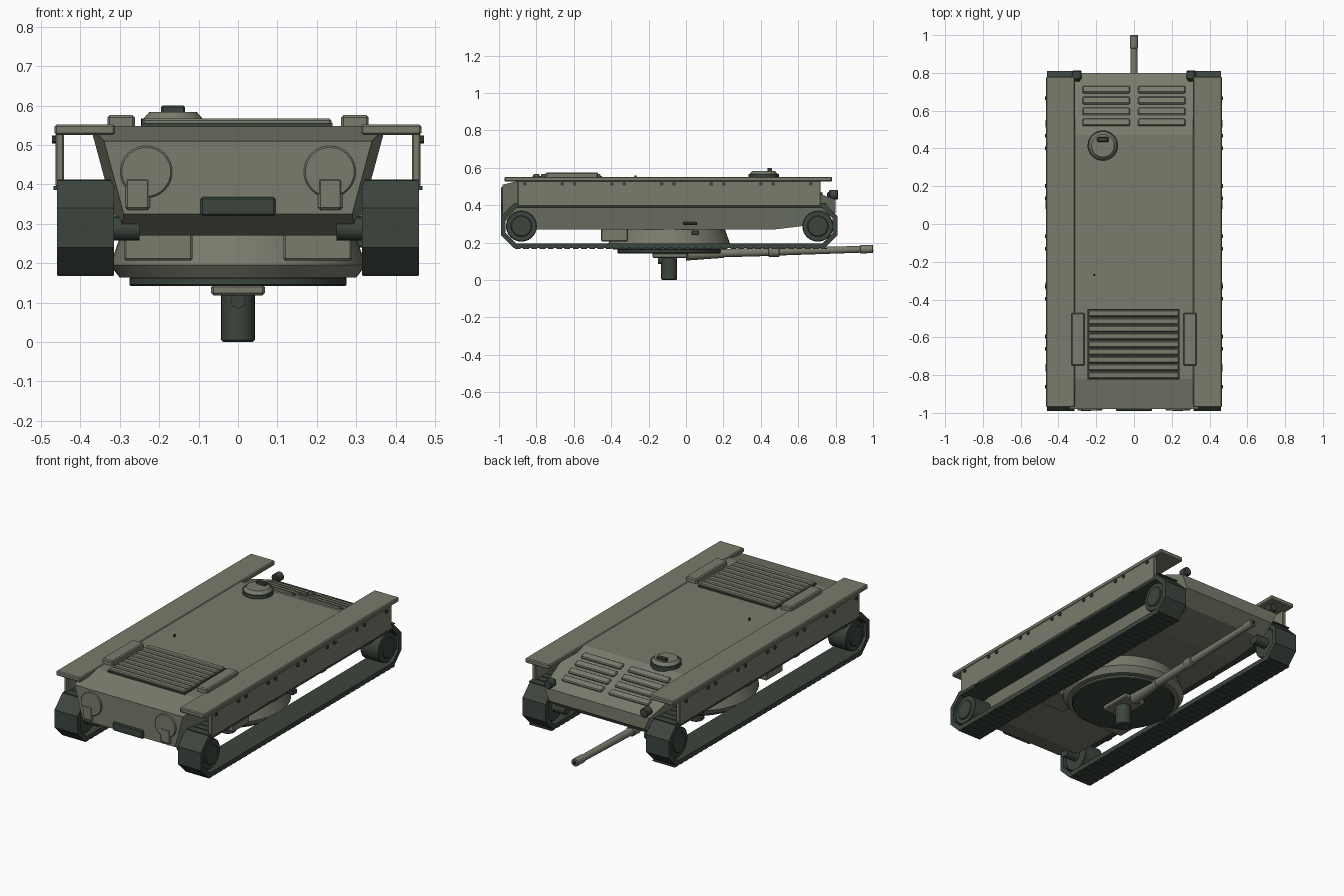
import bpy, bmesh, math
from mathutils import Matrix, Vector

if "Cube" in bpy.data.objects:
    bpy.data.objects.remove(bpy.data.objects["Cube"])


def material(name, rgb):
    m = bpy.data.materials.new(name)
    m.use_nodes = True
    m.diffuse_color = (*rgb, 1)
    m.node_tree.nodes["Principled BSDF"].inputs["Base Color"].default_value = (*rgb, 1)
    return m


OLIVE = material("olive paint", (0.19, 0.2, 0.15))
DARK = material("dark green steel", (0.045, 0.06, 0.047))
BLACK = material("near black", (0.012, 0.015, 0.013))


def finish(name, bm, mat, bevel=0.0, smooth=False):
    bmesh.ops.recalc_face_normals(bm, faces=bm.faces)
    me = bpy.data.meshes.new(name)
    bm.to_mesh(me)
    bm.free()
    ob = bpy.data.objects.new(name, me)
    bpy.context.collection.objects.link(ob)
    me.materials.append(mat)
    if bevel:
        b = ob.modifiers.new("edge bevel", "BEVEL")
        b.width, b.segments, b.limit_method = bevel, 1, "ANGLE"
    if smooth:
        bpy.ops.object.select_all(action="DESELECT")
        ob.select_set(True)
        bpy.context.view_layer.objects.active = ob
        bpy.ops.object.shade_smooth_by_angle(angle=math.radians(35))
    return ob


def box(name, x, y, z, mat, bevel=0.004, tilt=0.0):
    """Box from (low, high) pairs, optionally tilted about x."""
    bm = bmesh.new()
    bmesh.ops.create_cube(bm, size=1)
    size = [b - a for a, b in (x, y, z)]
    bmesh.ops.scale(bm, vec=size, verts=bm.verts)
    ob = finish(name, bm, mat, bevel)
    ob.location = [(a + b) / 2 for a, b in (x, y, z)]
    ob.rotation_euler.x = tilt
    return ob


def rod(name, a, b, r1, mat, r2=None, sides=24, bevel=0.0):
    """Cylinder or cone running from point a to point b."""
    a, b = Vector(a), Vector(b)
    bm = bmesh.new()
    rot = (b - a).to_track_quat("Z", "Y").to_matrix().to_4x4()
    bmesh.ops.create_cone(bm, cap_ends=True, segments=sides, radius1=r1,
                          radius2=r1 if r2 is None else r2, depth=(b - a).length,
                          matrix=Matrix.Translation((a + b) / 2) @ rot)
    return finish(name, bm, mat, bevel, True)


def span(s, a, b):
    return tuple(sorted((s * a, s * b)))


# Hull lofted through cross-sections: y, bottom z, top z, bottom and top half width
bm = bmesh.new()
rings = []
for y, zb, zt, wb, wt in ((-0.98, 0.325, 0.51, 0.29, 0.34), (-0.82, 0.27, 0.548, 0.3, 0.375),
                          (0.47, 0.27, 0.548, 0.3, 0.375), (0.72, 0.3, 0.459, 0.3, 0.345),
                          (0.8, 0.36, 0.43, 0.3, 0.33)):
    rings.append([bm.verts.new(p) for p in ((-wb, y, zb), (wb, y, zb), (wt, y, zt), (-wt, y, zt))])
for p, q in zip(rings, rings[1:]):
    for i in range(4):
        j = (i + 1) % 4
        bm.faces.new((p[i], p[j], q[j], q[i]))
bm.faces.new(rings[0])
bm.faces.new(rings[-1])
finish("hull", bm, OLIVE)


# Track belt outline, an eight-sided loop stretched along y
def belt_loop(bm, radius, x):
    pts = []
    for k in range(8):
        a = math.radians(22.5 + 45 * k)
        r = radius / math.cos(math.pi / 8)
        cy = 0.69 if math.cos(a) > 0 else -0.87
        pts.append(bm.verts.new((x, cy + r * math.cos(a), 0.29 + r * math.sin(a))))
    return pts


for s, side in ((1, "left"), (-1, "right")):
    bm = bmesh.new()
    loops = [belt_loop(bm, r, s * x) for r, x in ((0.12, 0.315), (0.12, 0.46), (0.094, 0.46), (0.094, 0.315))]
    for i in range(4):
        p, q = loops[i], loops[(i + 1) % 4]
        for k in range(8):
            n = (k + 1) % 8
            bm.faces.new((p[k], p[n], q[n], q[k]))
    finish(side + "_track_belt", bm, DARK)

    # Cross bars along the lower and upper runs
    for z0, run in ((0.167, "lower"), (0.409, "upper")):
        ob = box(f"{side}_track_bars_{run}", span(s, 0.316, 0.459), (-0.915, -0.885), (z0, z0 + 0.004), DARK, 0)
        arr = ob.modifiers.new("repeat", "ARRAY")
        arr.count = 38
        arr.use_relative_offset = False
        arr.use_constant_offset = True
        arr.constant_offset_displace = (0, 0.0443, 0)

    # Sprocket and idler wheels
    for y, end in ((-0.88, "front"), (0.705, "rear")):
        rod(f"{side}_{end}_wheel", (s * 0.33, y, 0.288), (s * 0.448, y, 0.288), 0.083, DARK, bevel=0.004)
        rod(f"{side}_{end}_hub", (s * 0.44, y, 0.288), (s * 0.455, y, 0.288), 0.056, DARK, bevel=0.004)
        rod(f"{side}_{end}_axle", (s * 0.25, y, 0.288), (s * 0.34, y, 0.288), 0.03, DARK)

    # Fender and side skirt with bolts
    box(side + "_fender", span(s, 0.312, 0.466), (-0.97, 0.78), (0.526, 0.552), OLIVE, 0.005)
    box(side + "_skirt", span(s, 0.442, 0.464), (-0.9, 0.72), (0.395, 0.53), OLIVE)
    for i in range(7):
        for dy in (-0.033, 0.033):
            y = -0.894 + 0.2655 * i + dy
            if -0.89 < y < 0.71:
                rod(side + "_skirt_bolt", (s * 0.46, y, 0.514), (s * 0.472, y, 0.514), 0.01, DARK, sides=10)
    for i in range(4):
        y = -0.76 + 0.43 * i
        box(side + "_skirt_clip", span(s, 0.44, 0.468), (y - 0.02, y + 0.02), (0.386, 0.396), DARK, 0)

    # Deck side covers, rear lamps, nose lamps
    box(side + "_deck_cover", span(s, 0.262, 0.332), (-0.75, -0.47), (0.54, 0.576), OLIVE, 0.006)
    box(side + "_lamp_bracket", span(s, 0.285, 0.312), (0.755, 0.785), (0.42, 0.47), DARK)
    rod(side + "_rear_lamp", (s * 0.302, 0.765, 0.456), (s * 0.302, 0.812, 0.456), 0.025, DARK, bevel=0.004)
    rod(side + "_nose_disc", (s * 0.233, -0.97, 0.432), (s * 0.233, -0.988, 0.432), 0.066, OLIVE, sides=32, bevel=0.004)

    # Turret stowage box
    box(side + "_turret_box", span(s, 0.115, 0.29), (-0.455, -0.31), (0.207, 0.275), OLIVE, 0.005)

    # Sloped rear deck louvres
    slope = math.atan2(0.118, 0.33)
    for i in range(4):
        y = 0.537 + 0.058 * i
        z = 0.548 - 0.358 * (y - 0.47)
        box(side + "_rear_louvre", span(s, 0.022, 0.272), (y - 0.02, y + 0.02), (z - 0.01, z + 0.012), OLIVE, 0.005, -slope)

# Nose boxes
for x in (-0.255, 0.234):
    box("nose_box", (x - 0.031, x + 0.031), (-0.99, -0.96), (0.335, 0.416), OLIVE, 0.006)
box("nose_tow_block", (-0.095, 0.095), (-0.99, -0.95), (0.32, 0.368), DARK, 0.005)

# Engine grille with raised slats
box("grille_base", (-0.245, 0.24), (-0.822, -0.45), (0.545, 0.556), DARK, 0)
for i in range(9):
    y = -0.8 + 0.0409 * i
    box("grille_slat", (-0.242, 0.237), (y - 0.017, y + 0.017), (0.55, 0.567), OLIVE, 0.005)

# Deck hatch
rod("hatch_ring", (-0.165, 0.415, 0.54), (-0.165, 0.415, 0.568), 0.081, DARK, sides=32)
rod("hatch_lid", (-0.165, 0.415, 0.566), (-0.165, 0.415, 0.584), 0.076, OLIVE, 0.06, 32)
box("hatch_periscope", (-0.195, -0.135), (0.435, 0.46), (0.575, 0.6), DARK)
rod("deck_pin", (-0.21, -0.27, 0.545), (-0.21, -0.27, 0.56), 0.006, BLACK, sides=8)

# Turret under the hull: neck, tapered rim and dark plate
TY = -0.09
rod("turret_body", (0, TY, 0.195), (0, TY, 0.28), 0.325, OLIVE, 0.295, 48)
rod("turret_rim", (0, TY, 0.163), (0, TY, 0.195), 0.3, OLIVE, 0.325, 48)
rod("turret_plate", (0, TY, 0.142), (0, TY, 0.165), 0.276, DARK, sides=48, bevel=0.004)
box("turret_side_step", (0.28, 0.32), (-0.015, 0.06), (0.295, 0.31), DARK)
box("turret_side_sight", (0.27, 0.325), (0.03, 0.07), (0.24, 0.265), DARK)

# Mount and post that the model rests on
box("mount_plate", (-0.068, 0.068), (-0.18, 0.01), (0.118, 0.145), OLIVE, 0.006)
rod("post", (0, TY, 0), (0, TY, 0.13), 0.043, DARK, bevel=0.005)
rod("post_sight", (0, TY - 0.06, 0.104), (0, TY, 0.104), 0.019, DARK, sides=16)


# Gun barrel in tapering stages
def gun(y):
    return (0, y, 0.138 + 0.028 * y)


rod("gun_mantlet", gun(0.0), gun(0.2), 0.034, OLIVE, 0.025)
rod("gun_barrel_base", gun(0.15), gun(0.46), 0.022, OLIVE)
rod("gun_sleeve", gun(0.44), gun(0.5), 0.028, OLIVE, bevel=0.004)
rod("gun_barrel", gun(0.48), gun(0.94), 0.021, OLIVE, 0.018)
rod("gun_muzzle", gun(0.93), gun(1.0), 0.022, OLIVE, bevel=0.003)
rod("gun_bore", gun(0.995), gun(1.001), 0.012, BLACK, sides=16)
